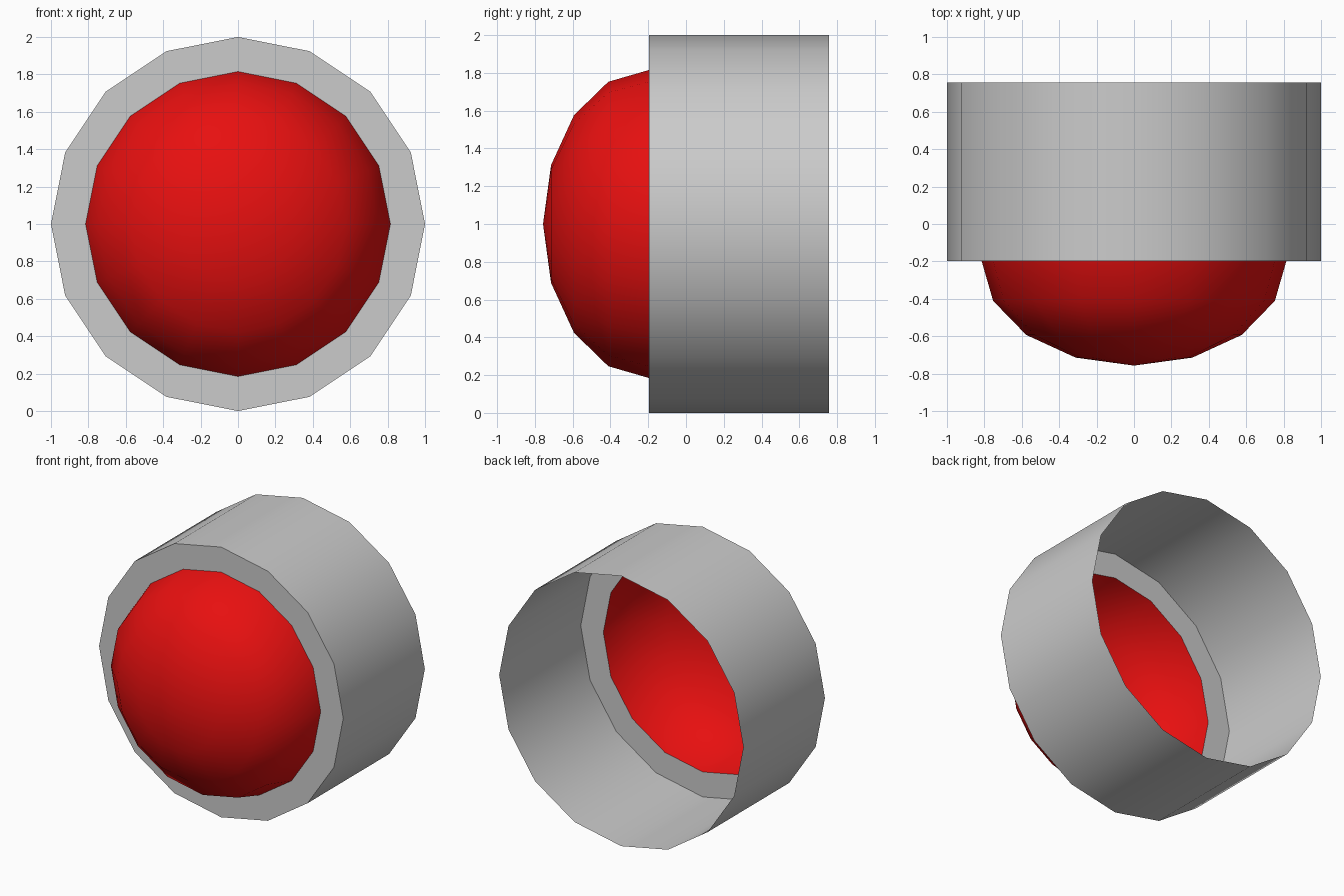
import bpy, bmesh, math

if "Cube" in bpy.data.objects:
    bpy.data.objects.remove(bpy.data.objects["Cube"])

SIDES = 16
CENTRE_Z = 1.0


def lathe(name, profile, color=None):
    """Spin (radius, y) points about the y axis into a single-sheet surface."""
    bm = bmesh.new()
    rings = []
    for r, y in profile:
        if r == 0:
            rings.append([bm.verts.new((0, y, CENTRE_Z))] * SIDES)
        else:
            rings.append([bm.verts.new((r * math.cos(a), y, CENTRE_Z + r * math.sin(a)))
                          for a in (2 * math.pi * i / SIDES for i in range(SIDES))])
    for a, b in zip(rings, rings[1:]):
        for i in range(SIDES):
            j = (i + 1) % SIDES
            quad = list(dict.fromkeys((a[i], b[i], b[j], a[j])))
            bm.faces.new(quad)
    mesh = bpy.data.meshes.new(name)
    bm.to_mesh(mesh)
    bm.free()
    obj = bpy.data.objects.new(name, mesh)
    bpy.context.collection.objects.link(obj)
    if color:
        mat = bpy.data.materials.new(name + "_colour")
        mat.diffuse_color = color
        mat.use_nodes = True
        mat.node_tree.nodes["Principled BSDF"].inputs["Base Color"].default_value = mat.diffuse_color
        mesh.materials.append(mat)
    bpy.ops.object.select_all(action='DESELECT')
    obj.select_set(True)
    bpy.context.view_layer.objects.active = obj
    bpy.ops.object.shade_smooth_by_angle(angle=math.radians(40))
    return obj


FRONT, BACK, TIP = -0.197, 0.757, -0.757
LENS_R = 0.815

# Housing: open-backed tube with a flat front rim
lathe("housing", [(LENS_R, FRONT), (1.0, FRONT), (1.0, BACK)])

# Lens: flattened red half-sphere bulging out of the rim
steps = [math.radians(22.5 * k) for k in range(4)]
dome = [(0, TIP)] + [(LENS_R * math.cos(t), FRONT + (TIP - FRONT) * math.sin(t))
                     for t in reversed(steps)]
lathe("lens", dome, (0.8, 0.005, 0.005, 1))
